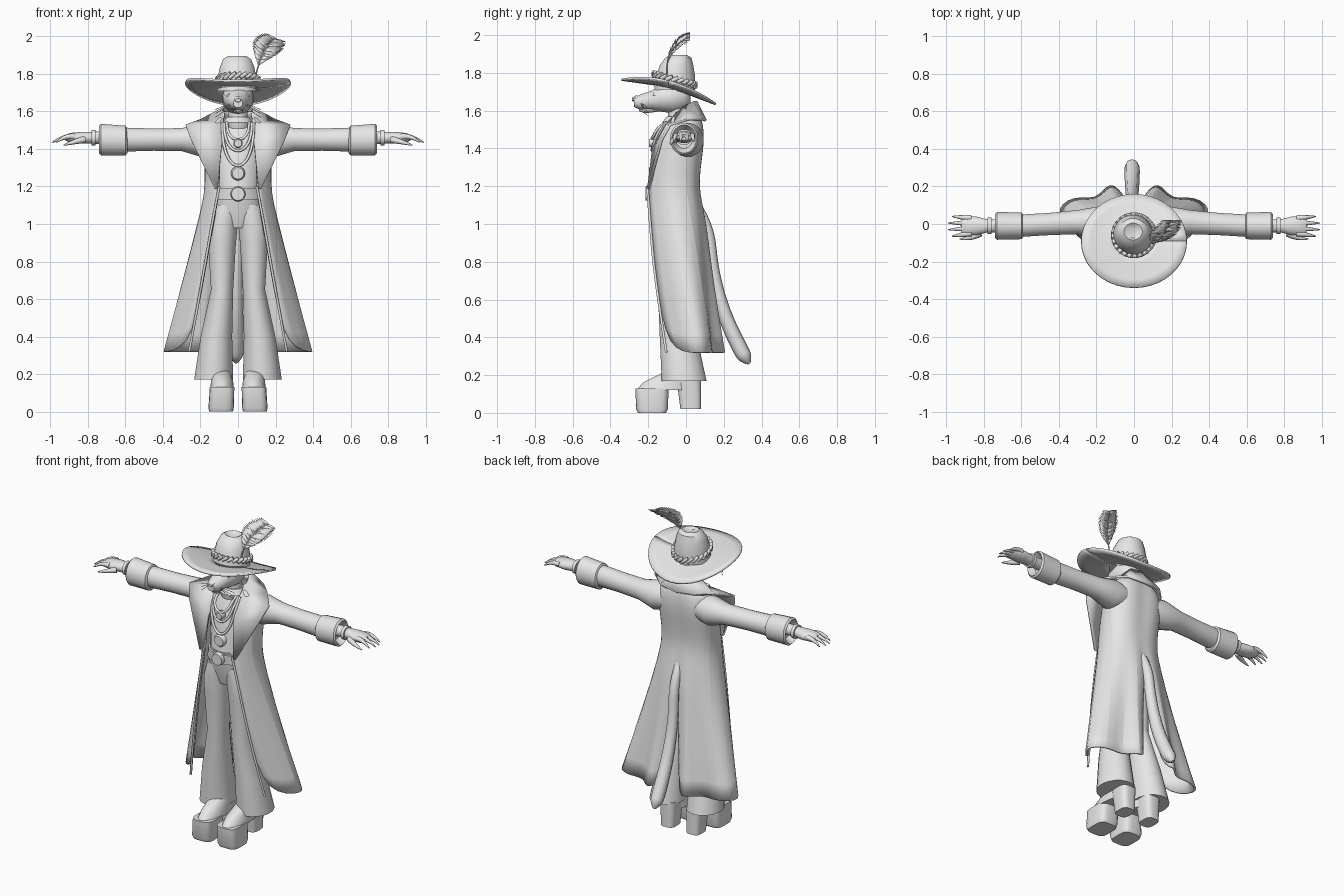
import bpy, bmesh, math
from mathutils import Vector

old_cube = bpy.data.objects.get("Cube")
if old_cube:
    bpy.data.objects.remove(old_cube, do_unlink=True)

grey = bpy.data.materials.new("plain_grey")
grey.use_nodes = True
grey.diffuse_color = (0.8, 0.8, 0.8, 1)
grey.node_tree.nodes["Principled BSDF"].inputs["Base Color"].default_value = grey.diffuse_color


def finish(name, bm, mirror=False, thickness=0, smooth_levels=0):
    """Turn a bmesh into an object with the usual modifiers."""
    bmesh.ops.recalc_face_normals(bm, faces=bm.faces)
    mesh = bpy.data.meshes.new(name)
    bm.to_mesh(mesh)
    bm.free()
    mesh.materials.append(grey)
    obj = bpy.data.objects.new(name, mesh)
    bpy.context.collection.objects.link(obj)
    if mirror:
        obj.modifiers.new("Mirror", "MIRROR")
    if smooth_levels:
        subdivision = obj.modifiers.new("Subdivision", "SUBSURF")
        subdivision.levels = subdivision.render_levels = smooth_levels
    if thickness:
        obj.modifiers.new("Thickness", "SOLIDIFY").thickness = thickness
    return obj


def grid(name, rows, **options):
    """Skin a sheet through rows of points."""
    bm = bmesh.new()
    verts = [[bm.verts.new(point) for point in row] for row in rows]
    for low, high in zip(verts, verts[1:]):
        for i in range(len(low) - 1):
            bm.faces.new((low[i], low[i + 1], high[i + 1], high[i]))
    return finish(name, bm, **options)


def loft(name, axis, rings, sides=20, power=1.0, **options):
    """Skin elliptical rings (position, centre a, centre b, radius a, radius b)."""
    bm = bmesh.new()
    loops = []
    for along, a, b, radius_a, radius_b in rings:
        loop = []
        for i in range(sides):
            angle = math.tau * (i + 0.5) / sides
            c, s = math.cos(angle), math.sin(angle)
            u = a + radius_a * math.copysign(abs(c) ** power, c)
            v = b + radius_b * math.copysign(abs(s) ** power, s)
            point = {"x": (along, u, v), "y": (u, along, v), "z": (u, v, along)}[axis]
            loop.append(bm.verts.new(point))
        loops.append(loop)
    for low, high in zip(loops, loops[1:]):
        for i in range(sides):
            j = (i + 1) % sides
            bm.faces.new((low[i], low[j], high[j], high[i]))
    bm.faces.new(loops[0])
    bm.faces.new(loops[-1])
    return finish(name, bm, **options)


def tube(name, points, radii, side=1):
    """Sweep a round tube through points, radius given per point or once."""
    curve = bpy.data.curves.new(name, "CURVE")
    curve.dimensions = "3D"
    curve.bevel_depth = 1
    curve.bevel_resolution = 2
    curve.resolution_u = 5
    curve.use_fill_caps = True
    spline = curve.splines.new("NURBS")
    spline.points.add(len(points) - 1)
    spline.use_endpoint_u = True
    spline.order_u = 3
    for i, (x, y, z) in enumerate(points):
        spline.points[i].co = (x * side, y, z, 1)
        spline.points[i].radius = radii[i] if isinstance(radii, tuple) else radii
    curve.materials.append(grey)
    bpy.context.collection.objects.link(bpy.data.objects.new(name, curve))


# Trousers, belt and torso
loft("trouser_leg", "z", [(.17, .13, -.01, .105, .12), (.4, .115, -.04, .085, .1),
     (.65, .085, -.075, .06, .075), (.9, .085, -.085, .075, .08),
     (1, .08, -.085, .08, .09), (1.1, .06, -.08, .075, .09)], mirror=True)
loft("trouser_hips", "z", [(.98, 0, -.08, .09, .07), (1.08, 0, -.08, .135, .1), (1.2, 0, -.09, .115, .1)])
loft("belt", "z", [(1.13, 0, -.085, .135, .11), (1.19, 0, -.09, .125, .11)], sides=28)
loft("belt_buckle", "y", [(-.215, 0, 1.16, .035, .035), (-.19, 0, 1.16, .04, .04)])
loft("torso", "z", [(1.15, 0, -.09, .11, .1), (1.3, 0, -.07, .13, .1),
     (1.45, 0, -.05, .14, .1), (1.55, 0, -.03, .08, .06)])
loft("neck", "z", [(1.48, 0, -.04, .065, .06), (1.58, 0, -.045, .05, .05), (1.68, 0, -.05, .05, .055)])

# Platform shoes
loft("shoe_platform", "z", [(0, .09, -.18, .064, .075), (.02, .09, -.18, .068, .085),
     (.13, .085, -.18, .066, .088)], power=.5, mirror=True)
loft("shoe_upper", "z", [(.12, .085, -.11, .064, .155), (.16, .085, -.09, .06, .14),
     (.22, .09, -.03, .05, .08)], mirror=True)
loft("shoe_heel", "z", [(.02, .09, .025, .045, .055), (.18, .09, .015, .055, .065)], power=.6, mirror=True)

# Long open coat, half of it from front edge to back centre, with a back vent
coat_rows = {
    1.6: [(.07, -.05), (.08, -.03), (.09, .01), (.07, .04), (.04, .06), (0, .06)],
    1.53: [(.09, -.1), (.16, -.07), (.2, .01), (.14, .08), (.07, .1), (0, .09)],
    1.4: [(.11, -.16), (.18, -.1), (.19, .01), (.14, .08), (.07, .1), (0, .09)],
    1.2: [(.1, -.2), (.18, -.12), (.17, .01), (.11, .05), (.05, .06), (0, .06)],
    1.05: [(.13, -.19), (.22, -.08), (.19, .04), (.12, .08), (.06, .11), (0, .1)],
    .7: [(.19, -.16), (.33, -.01), (.25, .1), (.15, .1), (.1, .16), (.03, .12)],
    .32: [(.26, -.1), (.45, .06), (.32, .16), (.2, .12), (.13, .24), (.06, .16)],
}
grid("long_coat", [[(x, y, z) for x, y in row] for z, row in coat_rows.items()],
     mirror=True, thickness=.012, smooth_levels=2)

# Wide lapels running into the turned collar
inner = [(.11, -.205, 1.19), (.09, -.18, 1.4), (.075, -.11, 1.53), (.085, -.02, 1.62),
         (.06, .04, 1.65), (0, .06, 1.65)]
outer = [(.125, -.21, 1.19), (.25, -.135, 1.45), (.28, -.09, 1.53), (.2, .01, 1.56),
         (.12, .09, 1.56), (0, .11, 1.55)]
grid("lapel_collar", [inner, outer], mirror=True, thickness=.015)

# Sleeves, cuffs, wrists and palms
loft("sleeve", "x", [(.1, .01, 1.45, .07, .07), (.19, .01, 1.445, .085, .09),
     (.3, .01, 1.45, .065, .062), (.45, 0, 1.45, .06, .06), (.62, -.01, 1.45, .06, .065)], mirror=True)
loft("sleeve_cuff", "x", [(.59, -.01, 1.44, .06, .065), (.6, -.01, 1.445, .072, .08),
     (.73, -.01, 1.45, .075, .085), (.74, -.01, 1.45, .065, .075), (.7, -.01, 1.45, .045, .05)], mirror=True)
loft("hand", "x", [(.68, -.01, 1.46, .035, .035), (.78, -.01, 1.46, .035, .032),
     (.84, -.01, 1.46, .05, .032), (.9, -.01, 1.46, .05, .025), (.92, -.01, 1.46, .04, .015)], mirror=True)
loft("bracelet", "x", [(.76, -.01, 1.46, .045, .042), (.78, -.01, 1.46, .045, .042)], mirror=True)

for side, label in ((1, "left"), (-1, "right")):
    # Clawed fingers and thumb
    for i in range(4):
        y = -.05 + .027 * i
        tip = .97 + .02 * (i in (1, 2))
        tube(f"{label}_finger", [(.87, y, 1.465), (.92, y * 1.15, 1.475), (tip, y * 1.3, 1.435)],
             (.016, .014, .003), side)
    tube(f"{label}_thumb", [(.82, -.05, 1.45), (.87, -.08, 1.44), (.93, -.08, 1.42)], (.018, .015, .003), side)
    # Braided trim along the coat opening
    edge = [(row[0][0], row[0][1] - .004, z) for z, row in coat_rows.items() if z < 1.3]
    tube(f"{label}_coat_trim", edge, .007, side)
    # Whiskers
    for drop in (0, .02, .04):
        tube(f"{label}_whisker", [(.04, -.24, 1.64), (.08, -.22, 1.63 - drop), (.12, -.2, 1.61 - drop)], .0015, side)

# Head with muzzle, nose, eyes and chin
loft("head", "y", [(.025, 0, 1.67, .03, .035), (0, 0, 1.67, .065, .07), (-.07, 0, 1.67, .085, .085),
     (-.14, 0, 1.665, .078, .07), (-.18, 0, 1.655, .058, .052), (-.24, 0, 1.645, .045, .042),
     (-.275, 0, 1.645, .025, .025)])
loft("nose", "y", [(-.26, 0, 1.665, .022, .018), (-.285, 0, 1.66, .014, .01)], sides=10)
loft("chin", "y", [(-.14, 0, 1.62, .03, .025), (-.22, 0, 1.605, .025, .02), (-.25, 0, 1.61, .012, .012)], sides=12)
loft("eye", "y", [(-.15, .042, 1.685, .024, .02), (-.175, .042, 1.685, .016, .012)], sides=12, mirror=True)

# Hat brim: a tilted disc, curled up at the sides
brim = []
for step in range(5):
    reach = .3 + .7 * step / 4
    ring = []
    for i in range(41):
        angle = math.tau * i / 40
        x, y = .28 * reach * math.cos(angle), .25 * reach * math.sin(angle)
        ring.append((x, y - .09, 1.735 - .26 * y + .7 * x * x - .03 * reach))
    brim.append(ring)
grid("hat_brim", brim, thickness=.012)

# Hat crown with a dented top, and its band
loft("hat_crown", "z", [(1.71, -.005, -.06, .11, .11), (1.78, -.005, -.055, .105, .105),
     (1.84, -.005, -.05, .092, .09), (1.88, -.005, -.04, .075, .07),
     (1.895, -.005, -.04, .05, .045), (1.88, -.005, -.045, .02, .03)])
for i in range(24):
    angle = math.tau * i / 24
    points = []
    for shift, rise in ((-.16, -.012), (.16, .012)):
        y = .112 * math.sin(angle + shift)
        points.append((.112 * math.cos(angle + shift), y - .06, 1.765 - .26 * y + rise))
    tube("hat_band_braid", points, .011)

# Feather: curved quill with overlapping pointed barbs
root, bend, tip = Vector((.09, -.1, 1.77)), Vector((.12, -.12, 1.93)), Vector((.2, .02, 1.99))


def quill(t):
    return root * (1 - t) ** 2 + bend * 2 * t * (1 - t) + tip * t * t


tube("feather_quill", [quill(i / 8) for i in range(9)], .004)
bm = bmesh.new()
for i in range(26):
    t = .25 + .75 * i / 26
    width = .075 * math.sin(math.pi * (.12 + .75 * i / 26))
    for side in (-1, 1):
        end = quill(min(t + .12, 1)) + Vector((side * width, 0, .005 - side * width * .4))
        bm.faces.new([bm.verts.new(p) for p in (quill(t), quill(min(t + .1, 1)), end)])
finish("feather_barbs", bm, thickness=.003)

# Necklaces and pendants
for width, bottom in ((.06, 1.45), (.075, 1.39), (.085, 1.31)):
    chain = []
    for i in range(13):
        swing = -1 + i / 6
        sag = 1 - swing * swing
        chain.append((width * math.sin(swing * math.pi / 2), -.1 - .08 * sag ** .5, 1.54 - (1.54 - bottom) * sag))
    tube("necklace", chain, .008)
for z, size in ((1.27, .038), (1.43, .025)):
    loft("pendant", "y", [(-.195, 0, z, size * .8, size * .8), (-.185, 0, z, size, size), (-.16, 0, z, size, size)])
loft("neck_scarf", "z", [(1.51, 0, -.05, .065, .07), (1.54, 0, -.05, .08, .075), (1.57, 0, -.045, .06, .058)])

# Tail hanging through the vent
tube("tail", [(0, .04, 1.12), (0, .12, 1), (-.01, .14, .75), (-.01, .2, .52), (-.01, .29, .33),
     (-.01, .32, .285), (-.01, .335, .26)], (.025, .03, .032, .038, .042, .036, .008))

# Smooth shading with sharp creases kept
bpy.ops.object.select_all(action="DESELECT")
for obj in bpy.context.scene.objects:
    if obj.type == "MESH":
        obj.select_set(True)
        bpy.context.view_layer.objects.active = obj
bpy.ops.object.shade_smooth_by_angle(angle=math.radians(40))
